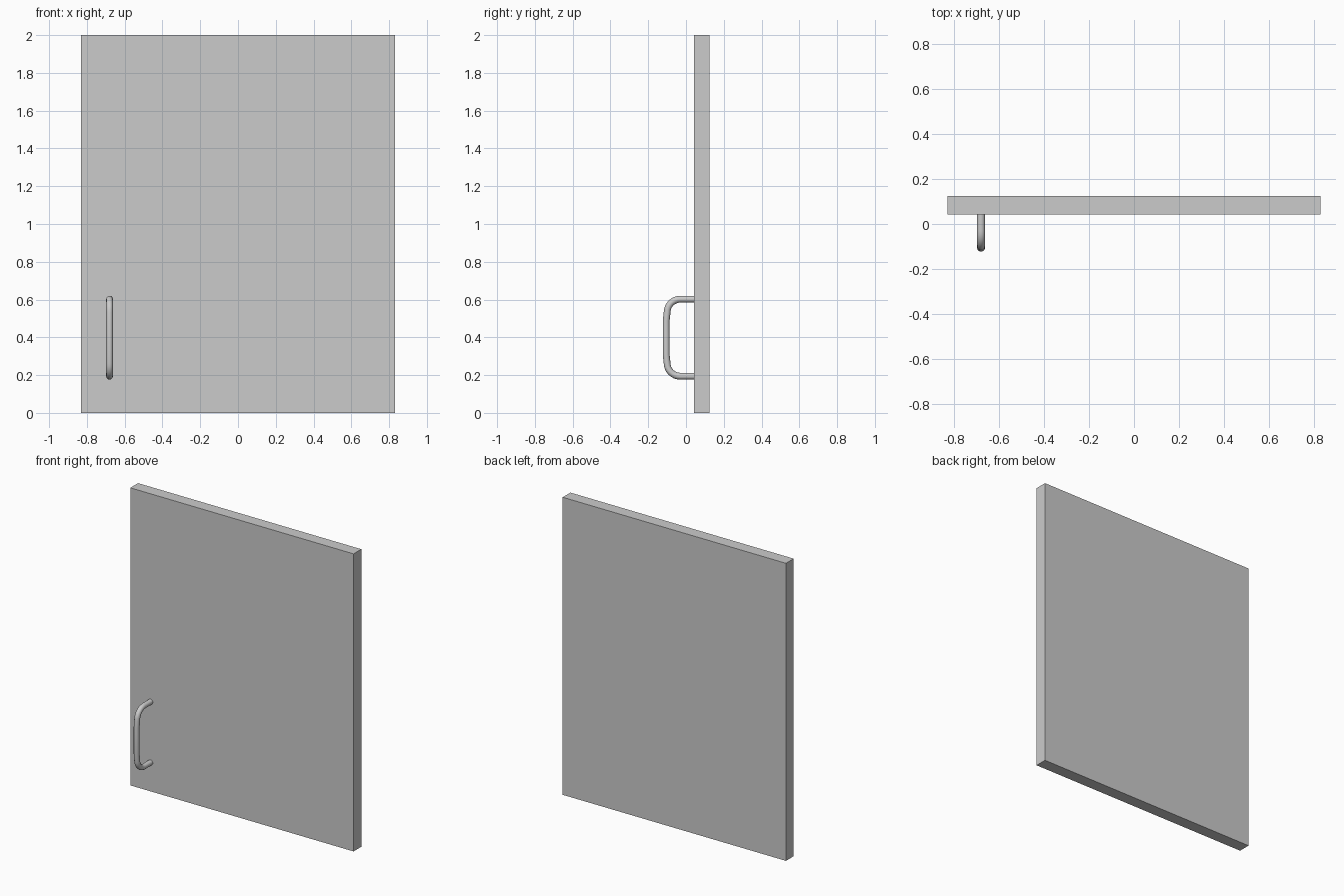
import bpy
import math

if "Cube" in bpy.data.objects:
    bpy.data.objects.remove(bpy.data.objects["Cube"])

# Door panel
bpy.ops.mesh.primitive_cube_add(size=1, location=(0, 0.083, 1.0))
panel = bpy.context.object
panel.name = "door_panel"
panel.scale = (1.66, 0.082, 2.0)
bpy.ops.object.transform_apply(location=False, rotation=False, scale=True)

# Handle path in y/z: upper half with rounded corner, mirrored to the lower half
HX, MID, HALF, R, TUBE = -0.68, 0.398, 0.204, 0.07, 0.018
upper = [(0.055, HALF)]
for i in range(9):
    a = math.radians(90 + 90 * i / 8)
    upper.append((-0.03 + R * math.cos(a), HALF - R + R * math.sin(a)))
upper.append((-0.105, 0.09))  # slight bow of the grip
path = upper + [(y, -z) for y, z in reversed(upper)]

# Bent tube handle
curve = bpy.data.curves.new("pull_handle", 'CURVE')
curve.dimensions = '3D'
curve.bevel_depth = TUBE
curve.bevel_resolution = 4
curve.use_fill_caps = True
spline = curve.splines.new('POLY')
spline.points.add(len(path) - 1)
for p, (y, z) in zip(spline.points, path):
    p.co = (HX, y, MID + z, 1)
handle = bpy.data.objects.new("pull_handle", curve)
bpy.context.collection.objects.link(handle)

# Convert to mesh and smooth
bpy.ops.object.select_all(action='DESELECT')
handle.select_set(True)
bpy.context.view_layer.objects.active = handle
bpy.ops.object.convert(target='MESH')
bpy.ops.object.shade_smooth_by_angle(angle=math.radians(40))
